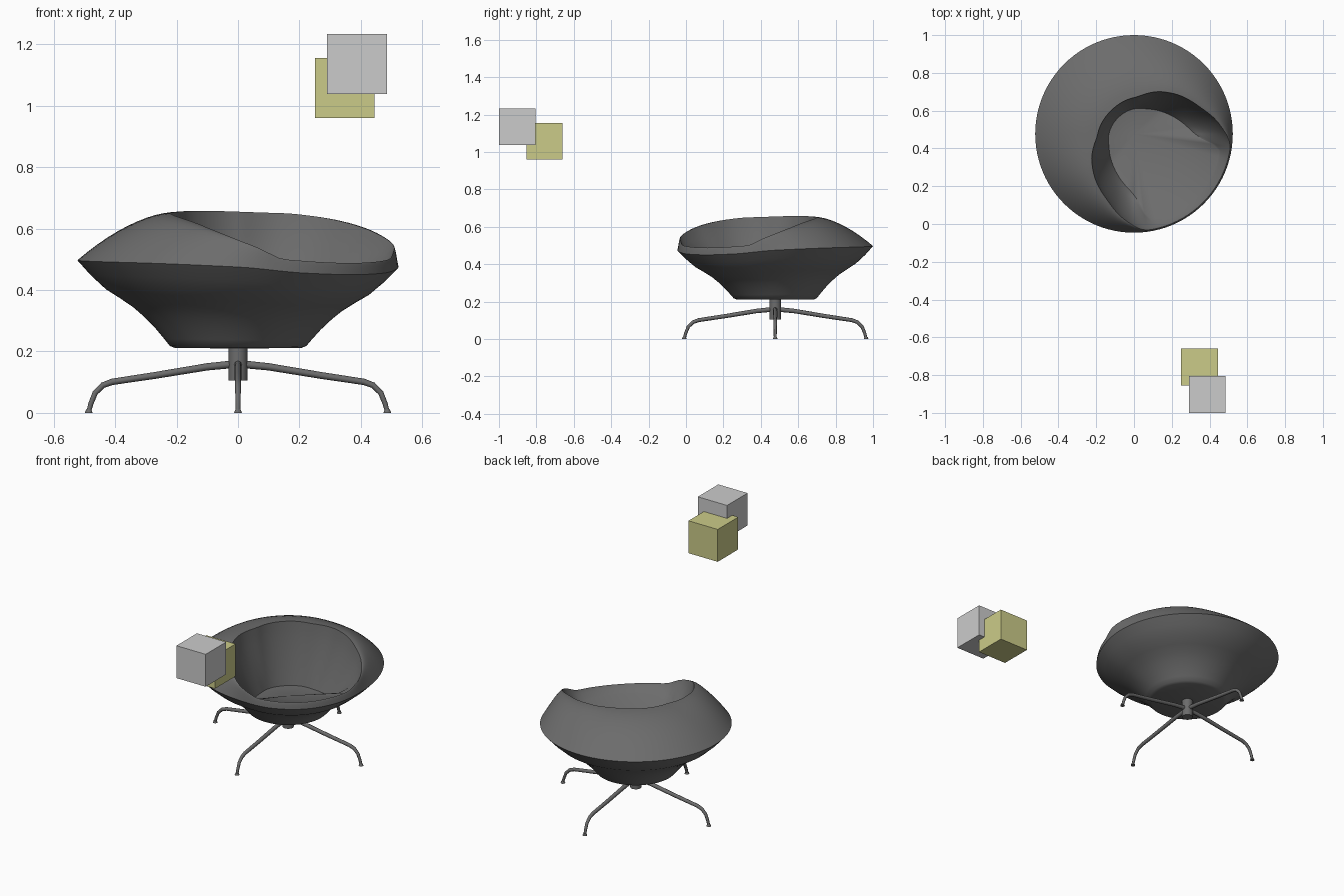
import bpy, bmesh, math
from mathutils import Vector

if "Cube" in bpy.data.objects:
    bpy.data.objects.remove(bpy.data.objects["Cube"])

CENTRE = Vector((0, 0.477, 0))   # swivel axis of the chair
FACING = math.radians(-45)       # direction the seat opens towards
SEGMENTS = 96


def material(name, rgb):
    mat = bpy.data.materials.new(name)
    mat.use_nodes = True
    colour = (*rgb, 1)
    mat.diffuse_color = colour
    mat.node_tree.nodes["Principled BSDF"].inputs["Base Color"].default_value = colour
    return mat


DARK = material("dark_grey", (0.15, 0.15, 0.15))
GREY = material("light_grey", (0.6, 0.6, 0.6))
OLIVE = material("olive", (0.6, 0.6, 0.25))


def finish(bm, name, mat, sharp_angle=None):
    bmesh.ops.recalc_face_normals(bm, faces=bm.faces)
    mesh = bpy.data.meshes.new(name)
    bm.to_mesh(mesh)
    bm.free()
    mesh.materials.append(mat)
    obj = bpy.data.objects.new(name, mesh)
    bpy.context.collection.objects.link(obj)
    if sharp_angle:
        bpy.ops.object.select_all(action="DESELECT")
        obj.select_set(True)
        bpy.context.view_layer.objects.active = obj
        bpy.ops.object.shade_smooth_by_angle(angle=math.radians(sharp_angle))
    return obj


def sample(table, a):
    """Smooth monotone interpolation of (degrees, value) pairs."""
    def slope(i):
        if i <= 0 or i >= len(table) - 1:
            return 0
        s = [(table[j + 1][1] - table[j][1]) / (table[j + 1][0] - table[j][0]) for j in (i - 1, i)]
        return 0 if s[0] * s[1] <= 0 else 2 * s[0] * s[1] / (s[0] + s[1])
    for i in range(len(table) - 1):
        (x0, y0), (x1, y1) = table[i], table[i + 1]
        if a <= x1:
            h = x1 - x0
            t = (a - x0) / h
            return (y0 * (1 + 2 * t) * (1 - t) ** 2 + slope(i) * h * t * (1 - t) ** 2
                    + y1 * t * t * (3 - 2 * t) + slope(i + 1) * h * t * t * (t - 1))
    return table[-1][1]


# Shape by angle away from the facing direction (mirrored left and right)
RIM_Z = [(0, .45), (20, .455), (45, .475), (90, .49), (180, .5)]
EDGE_R = [(0, .515), (36, .515), (52, .453), (67, .378), (84, .32), (101, .269), (135, .192), (180, .173)]
EDGE_Z = [(0, .488), (28, .5), (37, .535), (52, .585), (67, .62), (84, .64), (101, .65), (180, .658)]
FLOOR_R = [(0, .47), (35, .46), (40, .37), (49, .3), (88, .18), (115, .143), (180, .12)]
FLOOR_Z = [(0, .45), (34, .45), (49, .36), (88, .3), (180, .295)]
RIM_R = .523


def loft(name, rings, cap_z, mat):
    """Join rings, each a function angle -> (radius, height), and close the last."""
    bm = bmesh.new()
    rows = []
    for ring in rings:
        row = []
        for i in range(SEGMENTS):
            a = 360 * i / SEGMENTS
            r, z = ring(min(a, 360 - a))
            t = math.radians(a) + FACING
            row.append(bm.verts.new(CENTRE + Vector((r * math.cos(t), r * math.sin(t), z))))
        rows.append(row)
    for lo, hi in zip(rows, rows[1:]):
        for i in range(SEGMENTS):
            j = (i + 1) % SEGMENTS
            bm.faces.new((lo[i], lo[j], hi[j], hi[i]))
    hub = bm.verts.new(CENTRE + Vector((0, 0, cap_z)))
    for i in range(SEGMENTS):
        bm.faces.new((rows[-1][i], rows[-1][(i + 1) % SEGMENTS], hub))
    return finish(bm, name, mat, 35)


def dome(t):
    def ring(a):
        z0, z1 = sample(RIM_Z, a), sample(EDGE_Z, a)
        return RIM_R + (sample(EDGE_R, a) - RIM_R) * t, z0 + (z1 - z0) * (1 - (1 - t) ** 1.8)
    return ring


def belly(r, z):
    return lambda a: (r, z + (sample(RIM_Z, a) - .49) * max(0, (z - .21) / .28))


def well(t):
    def ring(a):
        r0, r1 = sample(EDGE_R, a), sample(FLOOR_R, a)
        z0, z1 = sample(EDGE_Z, a), sample(FLOOR_Z, a)
        return r0 + (r1 - r0) * t ** 1.3, z0 + (z1 - z0) * t
    return ring


# Outer bowl: folded-in dome, rim and tapering belly
belly_profile = [(.48, .443), (.43, .398), (.385, .37), (.34, .34), (.305, .31), (.27, .275),
                 (.24, .24), (.222, .218), (.205, .211)]
loft("outer_shell", [dome(1 - i / 10) for i in range(11)] + [belly(r, z) for r, z in belly_profile],
     .21, DARK)

# Inner back, sides and seat floor
loft("seat_well", [well(i / 8) for i in range(9)], .29, DARK)


def cylinder(name, x, y, z0, z1, r0, r1, mat):
    bm = bmesh.new()
    bmesh.ops.create_cone(bm, cap_ends=True, segments=24, radius1=r0, radius2=r1, depth=z1 - z0)
    bmesh.ops.translate(bm, vec=(x, y, (z0 + z1) / 2), verts=bm.verts)
    return finish(bm, name, mat, 35)


# Swivel column
cylinder("swivel_column", 0, CENTRE.y, .105, .212, .031, .031, DARK)

# Four bent tube legs with foot pads
leg_path = [(.02, .158), (.1, .15), (.27, .122), (.41, .101), (.44, .09), (.465, .065), (.479, .03), (.486, .004)]
for k, side in enumerate(("left", "back", "right", "front")):
    c, s = math.cos(k * math.pi / 2), math.sin(k * math.pi / 2)
    curve = bpy.data.curves.new(side + "_leg", "CURVE")
    curve.dimensions = "3D"
    curve.bevel_depth = .01
    curve.bevel_resolution = 2
    curve.use_fill_caps = True
    spline = curve.splines.new("POLY")
    spline.points.add(len(leg_path) - 1)
    for i, (point, (r, z)) in enumerate(zip(spline.points, leg_path)):
        point.co = (r * c, CENTRE.y + r * s, z, 1)
        point.radius = 1.25 - .07 * i
    spline.use_smooth = True
    curve.materials.append(DARK)
    bpy.context.collection.objects.link(bpy.data.objects.new(side + "_leg", curve))
    cylinder(side + "_foot", .486 * c, CENTRE.y + .486 * s, 0, .012, .013, .008, DARK)


def block(name, corner, size, mat):
    bm = bmesh.new()
    bmesh.ops.create_cube(bm, size=size)
    bmesh.ops.translate(bm, vec=Vector(corner) + Vector((size, size, size)) / 2, verts=bm.verts)
    return finish(bm, name, mat)


# Two overlapping floating cubes
block("grey_block", (.29, -1, 1.038), .195, GREY)
block("olive_block", (.25, -.854, .96), .195, OLIVE)
